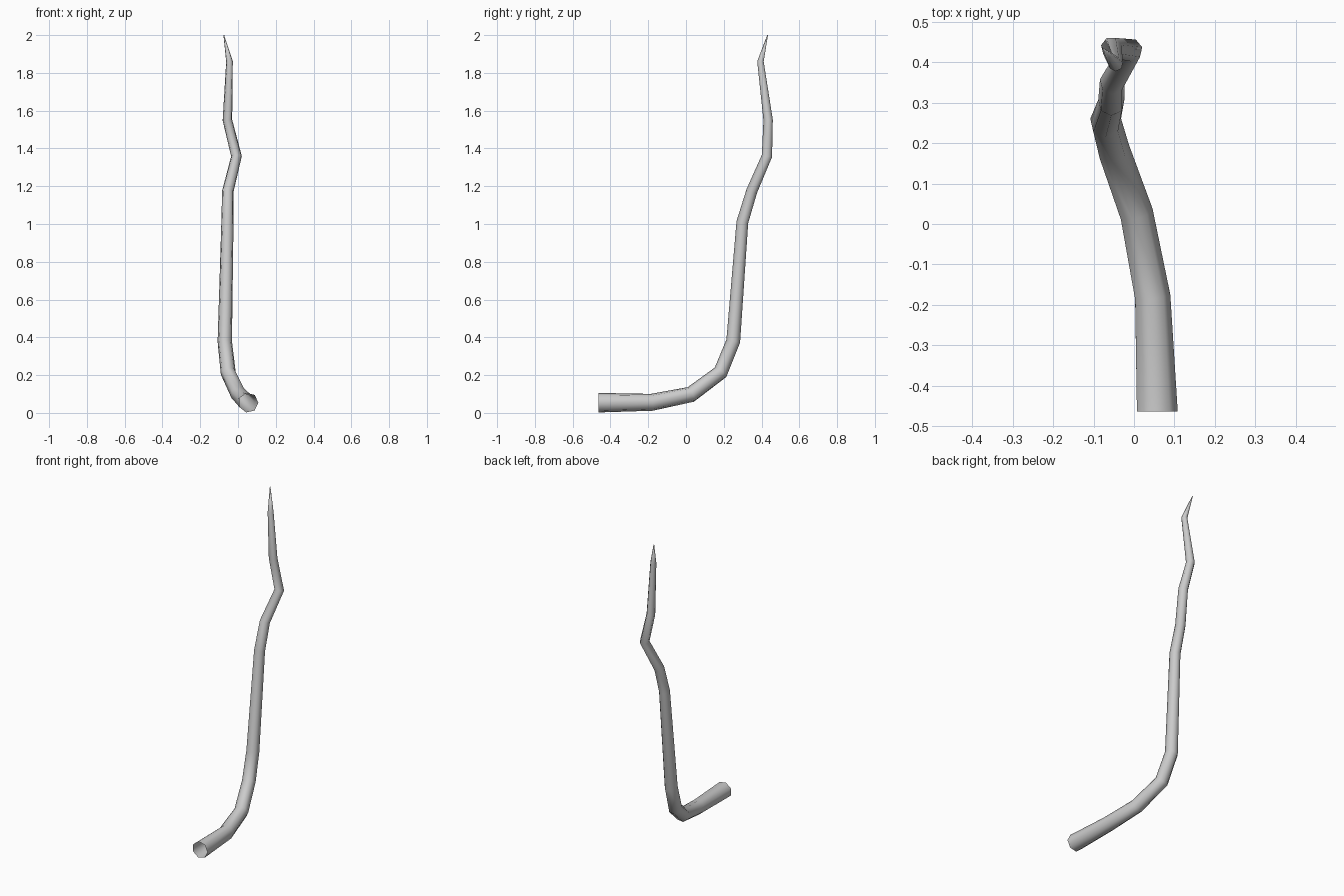
import bpy, bmesh, math
from mathutils import Vector

if "Cube" in bpy.data.objects:
    bpy.data.objects.remove(bpy.data.objects["Cube"])

SIDES = 7
# Centre line with radius: x, y, z, r
PATH = [
    (0.055, -0.463, 0.054, 0.053),
    (0.044, -0.18, 0.056, 0.046),
    (0.004, 0.028, 0.098, 0.043),
    (-0.052, 0.185, 0.215, 0.041),
    (-0.070, 0.252, 0.38, 0.039),
    (-0.056, 0.30, 1.01, 0.033),
    (-0.054, 0.35, 1.175, 0.031),
    (-0.008, 0.43, 1.36, 0.029),
    (-0.056, 0.436, 1.55, 0.026),
    (-0.045, 0.395, 1.86, 0.018),
    (-0.075, 0.432, 2.0, 0.002),
]
pts = [Vector(p[:3]) for p in PATH]

# Tapering bent tube: rings swept along the path, open at the base
bm = bmesh.new()
rings = []
tangent = Vector((0, 1, 0))
u = Vector((1, 0, 0))
for i, p in enumerate(pts):
    a = (p - pts[i - 1]).normalized() if i else Vector()
    b = (pts[i + 1] - p).normalized() if i < len(pts) - 1 else Vector()
    t = (a + b).normalized() if i else Vector((0, 1, 0))
    u = tangent.rotation_difference(t) @ u
    tangent = t
    v = u.cross(t)
    r = PATH[i][3]
    rings.append([bm.verts.new(p + r * (math.cos(k) * u + math.sin(k) * v))
                  for k in (2 * math.pi * j / SIDES for j in range(SIDES))])
for lo, hi in zip(rings, rings[1:]):
    for j in range(SIDES):
        n = (j + 1) % SIDES
        bm.faces.new((lo[j], lo[n], hi[n], hi[j]))
bm.faces.new(rings[-1])
bmesh.ops.recalc_face_normals(bm, faces=bm.faces)
for f in bm.faces:
    f.smooth = True

mesh = bpy.data.meshes.new("curved_stalk")
bm.to_mesh(mesh)
bm.free()
bpy.context.collection.objects.link(bpy.data.objects.new("curved_stalk", mesh))
